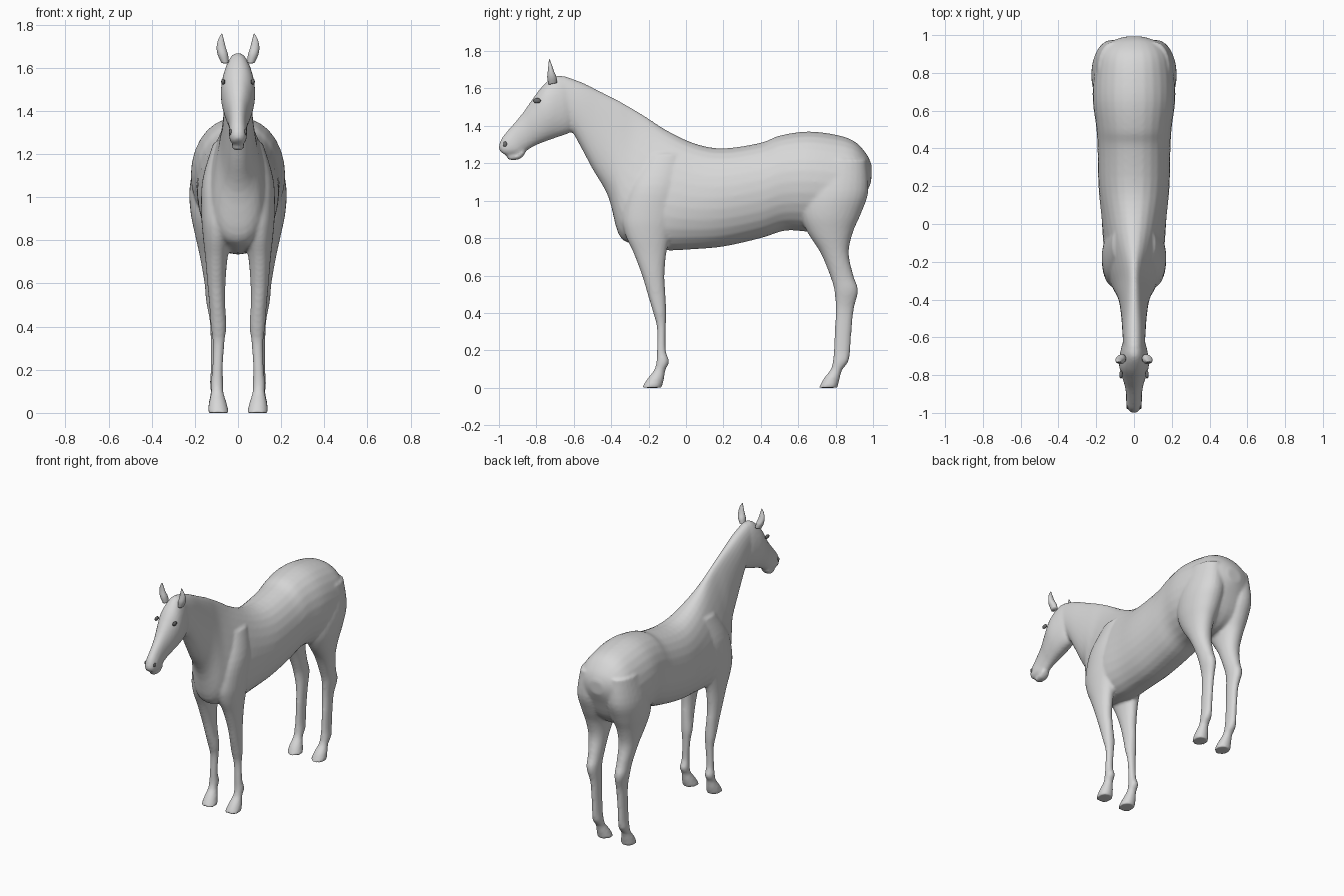
import bpy, bmesh, math
from mathutils import Vector

if "Cube" in bpy.data.objects:
    bpy.data.objects.remove(bpy.data.objects["Cube"])


def material(name, c):
    m = bpy.data.materials.new(name)
    m.diffuse_color = (c, c, c, 1)
    m.use_nodes = True
    m.node_tree.nodes["Principled BSDF"].inputs["Base Color"].default_value = m.diffuse_color
    return m


COAT = material("pale_grey_coat", 0.68)
CLOTH = material("mid_grey_cloth", 0.38)
HOOF = material("hoof_grey", 0.36)
DARK = material("dark_grey_eye", 0.16)


def spline(a, b, c, d, t):
    return [0.5 * (2 * q + (r - p) * t + (2 * p - 5 * q + 4 * r - s) * t * t
                   + (3 * q - p - 3 * r + s) * t ** 3) for p, q, r, s in zip(a, b, c, d)]


def loft(bm, sections, side=1, n=28, steps=4):
    """Section: y, z of one edge, y, z of the opposite edge, x centre, half width, egg factor."""
    s = [sections[0]] + list(sections) + [sections[-1]]
    rows = [spline(*s[i:i + 4], j / steps) for i in range(len(s) - 3) for j in range(steps)]
    rows.append(sections[-1])
    rings = []
    for y1, z1, y2, z2, xc, w, k in rows:
        ring = []
        for i in range(n):
            a = 2 * math.pi * i / n
            c, sn = math.cos(a), math.sin(a)
            x = xc + w * math.copysign(abs(sn) ** 0.92, sn) * (1 - k * c)
            f = (1 - c) / 2
            ring.append(bm.verts.new((side * x, y1 + (y2 - y1) * f, z1 + (z2 - z1) * f)))
        rings.append(ring)
    for r, q in zip(rings, rings[1:]):
        for i in range(n):
            bm.faces.new((r[i], r[(i + 1) % n], q[(i + 1) % n], q[i]))
    bm.faces.new(rings[0])
    bm.faces.new(rings[-1])


def make_object(name, bm, mats):
    bmesh.ops.recalc_face_normals(bm, faces=bm.faces[:])
    me = bpy.data.meshes.new(name)
    bm.to_mesh(me)
    bm.free()
    for m in mats:
        me.materials.append(m)
    me.polygons.foreach_set("use_smooth", [True] * len(me.polygons))
    ob = bpy.data.objects.new(name, me)
    bpy.context.collection.objects.link(ob)
    return ob


# Trunk and neck: top edge, bottom edge, half width, egg factor
trunk = [
    (.993, 1.19, .99, 1.10, .05, 0), (.965, 1.25, .96, 1.03, .13, 0),
    (.90, 1.318, .90, .90, .19, 0), (.80, 1.353, .80, .83, .213, 0),
    (.65, 1.37, .65, .835, .218, 0), (.50, 1.348, .53, .84, .20, 0),
    (.40, 1.31, .40, .80, .193, 0), (.20, 1.28, .20, .755, .188, 0),
    (.05, 1.305, .03, .74, .172, .1), (-.10, 1.375, -.12, .735, .155, .3),
    (-.20, 1.44, -.28, .765, .13, .45), (-.28, 1.49, -.36, .82, .105, .45),
    (-.36, 1.535, -.415, 1.02, .08, .3), (-.45, 1.58, -.50, 1.17, .068, .15),
    (-.55, 1.63, -.58, 1.32, .062, .05), (-.65, 1.667, -.615, 1.38, .058, 0)]

# Head: forehead and nose edge, jaw edge, half width, egg factor
head = [
    (-.63, 1.66, -.59, 1.41, .05, 0), (-.70, 1.667, -.62, 1.365, .068, 0),
    (-.77, 1.61, -.70, 1.335, .08, -.05), (-.83, 1.53, -.77, 1.31, .066, 0),
    (-.88, 1.46, -.82, 1.287, .05, 0), (-.94, 1.39, -.86, 1.262, .042, 0),
    (-.983, 1.338, -.885, 1.245, .042, 0), (-1.0, 1.295, -.93, 1.24, .036, 0),
    (-.998, 1.268, -.965, 1.243, .02, 0)]

# Legs: front y, back y, height, x centre, half width
fore_leg = [
    (-.20, -.01, 1.25, .065, .05), (-.30, -.02, 1.08, .085, .08),
    (-.34, -.05, .92, .09, .08), (-.325, -.08, .82, .095, .068),
    (-.28, -.105, .72, .10, .052), (-.235, -.115, .60, .10, .042),
    (-.205, -.11, .50, .096, .037), (-.175, -.105, .40, .09, .036),
    (-.155, -.108, .32, .09, .027), (-.155, -.108, .20, .095, .025),
    (-.158, -.09, .14, .097, .03), (-.17, -.11, .095, .096, .029),
    (-.205, -.117, .05, .094, .04), (-.237, -.13, 0, .091, .05)]
hind_leg = [
    (.68, .965, 1.22, .10, .09), (.62, .975, 1.05, .112, .112),
    (.61, .935, .93, .115, .105), (.65, .892, .83, .12, .08),
    (.72, .87, .72, .116, .06), (.77, .895, .60, .11, .045),
    (.793, .92, .52, .108, .04), (.80, .897, .42, .10, .03),
    (.795, .885, .30, .10, .026), (.79, .878, .20, .10, .026),
    (.785, .868, .14, .10, .03), (.772, .835, .095, .098, .029),
    (.737, .822, .05, .095, .04), (.71, .81, 0, .091, .05)]

bm = bmesh.new()
for part in (trunk, head):
    loft(bm, [(a, b, c, d, 0, w, k) for a, b, c, d, w, k in part])
# Lower lip
loft(bm, [(-.87, 1.275, -.86, 1.25, 0, .03, 0), (-.91, 1.25, -.89, 1.222, 0, .031, 0),
          (-.945, 1.238, -.93, 1.217, 0, .026, 0), (-.96, 1.234, -.953, 1.222, 0, .014, 0)])
for leg in (fore_leg, hind_leg):
    for side in (1, -1):
        loft(bm, [(f, z, b, z, x, w, 0) for f, b, z, x, w in leg], side)
body = make_object("horse_body", bm, [COAT, CLOTH, HOOF])

# Fuse the parts into one smooth skin
rm = body.modifiers.new("fuse", 'REMESH')
rm.mode = 'VOXEL'
rm.voxel_size = 0.0095
sm = body.modifiers.new("soften", 'SMOOTH')
sm.factor = 0.5
sm.iterations = 5
dg = bpy.context.evaluated_depsgraph_get()
skin = bpy.data.meshes.new_from_object(body.evaluated_get(dg))
body.modifiers.clear()


def edge(y1, z1, y2, z2):
    """Half plane to the left of a side-view edge."""
    no = Vector((0, -(z2 - z1), y2 - y1)).normalized()
    return Vector((0, y1, z1)), no


def outline(pts):
    return [edge(*p, *q) for p, q in zip(pts, pts[1:] + pts[:1])]


# Painted areas as convex side outlines, cut into the skin
areas = [
    (1, outline([(-.05, 1.14), (.03, 1.09), (.22, 1.083), (.35, 1.10), (.40, 1.15),
                 (.40, 1.5), (-.02, 1.5), (-.05, 1.30)])),            # saddle cloth
    (1, outline([(-.65, 1.49), (-.635, 1.49), (-.65, 1.65), (-.68, 1.65)])),  # cheek strap
    (1, outline([(-.852, 1.315), (-.825, 1.32), (-.825, 1.35), (-.852, 1.345)])),  # bit patch
    (2, [(Vector((0, 0, .026)), Vector((0, 0, -1)))])]                # hooves
bm = bmesh.new()
bm.from_mesh(skin)
for idx, planes in areas:
    for co, no in planes:
        bmesh.ops.bisect_plane(bm, geom=bm.verts[:] + bm.edges[:] + bm.faces[:],
                               dist=1e-5, plane_co=co, plane_no=no)
for f in bm.faces:
    c = f.calc_center_median()
    f.smooth = True
    f.material_index = 0
    for idx, planes in areas:
        if all((c - co).dot(no) > 0 for co, no in planes):
            f.material_index = idx
bm.to_mesh(skin)
bm.free()
skin.materials.clear()
for m in (COAT, CLOTH, HOOF):
    skin.materials.append(m)
body.data = skin


def ball(name, loc, size, mat):
    b = bmesh.new()
    bmesh.ops.create_uvsphere(b, u_segments=16, v_segments=10, radius=1)
    for v in b.verts:
        v.co = Vector(loc) + Vector(p * q for p, q in zip(v.co, size))
    make_object(name, b, [mat])


for side, tag in ((1, "left"), (-1, "right")):
    # Ears
    b = bmesh.new()
    loft(b, [(-.735, 1.62, -.69, 1.63, .06, .018, 0), (-.742, 1.66, -.692, 1.66, .07, .024, 0),
             (-.738, 1.70, -.705, 1.69, .078, .021, 0), (-.735, 1.735, -.717, 1.725, .079, .013, 0),
             (-.731, 1.758, -.728, 1.756, .075, .002, 0)], side, n=16)
    make_object("ear_" + tag, b, [COAT])
    # Eyes and nostrils
    ball("eye_" + tag, (side * .069, -.797, 1.535), (.009, .021, .014), DARK)
    ball("nostril_" + tag, (side * .034, -.967, 1.302), (.007, .012, .014), DARK)
